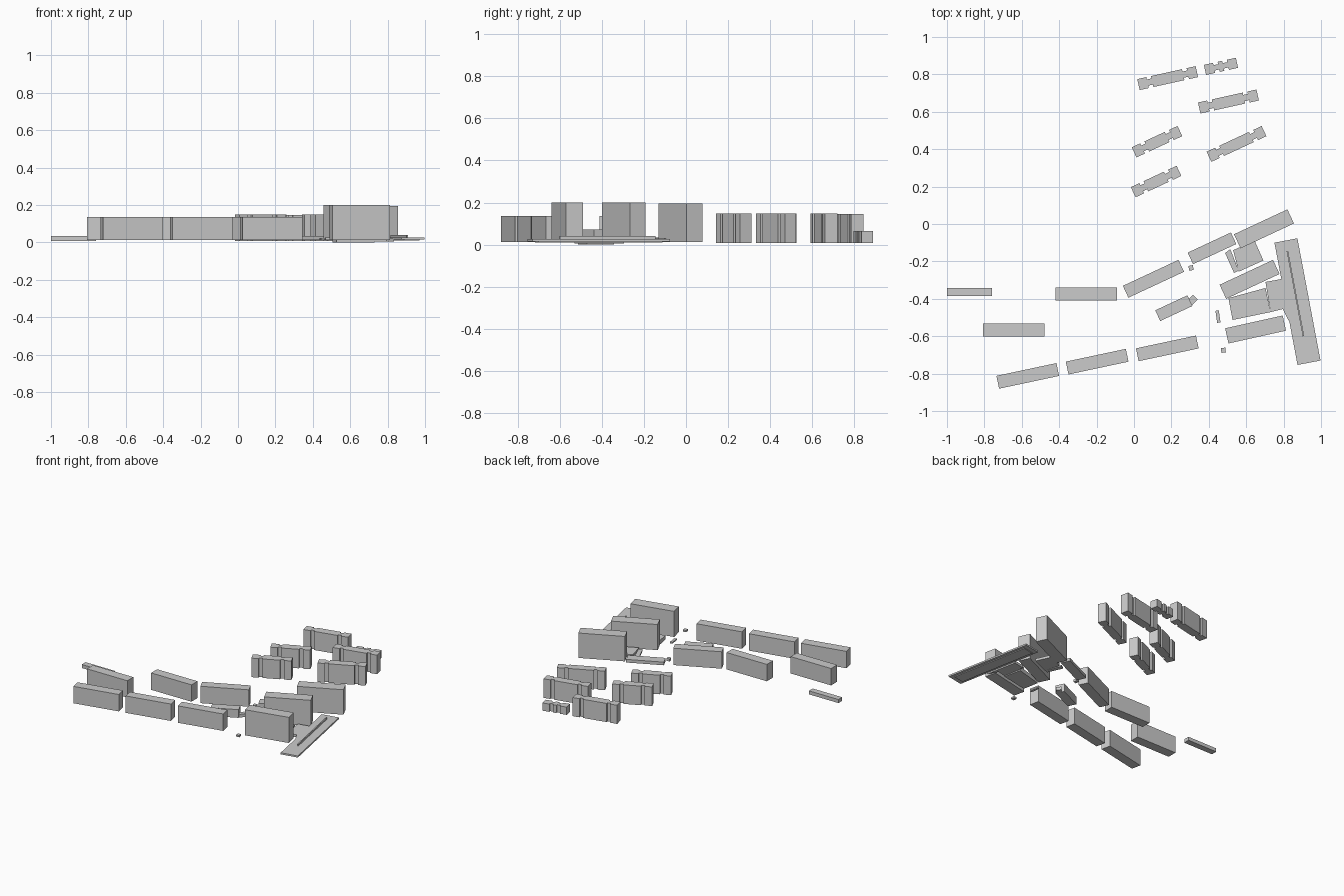
import bpy, bmesh, math


def prism(name, pts, z0, z1, loc=(0, 0), deg=0):
    """Extrude a plan outline from z0 to z1."""
    bm = bmesh.new()
    f = bm.faces.new([bm.verts.new((x, y, z0)) for x, y in pts])
    ext = bmesh.ops.extrude_face_region(bm, geom=[f])
    for g in ext["geom"]:
        if isinstance(g, bmesh.types.BMVert):
            g.co.z = z1
    bmesh.ops.recalc_face_normals(bm, faces=bm.faces)
    me = bpy.data.meshes.new(name)
    bm.to_mesh(me)
    bm.free()
    ob = bpy.data.objects.new(name, me)
    ob.location = (loc[0], loc[1], 0)
    ob.rotation_euler.z = math.radians(deg)
    bpy.context.collection.objects.link(ob)
    return ob


def block(name, x, y, length, width, deg, z1, z0=0.012):
    h, w = length / 2, width / 2
    return prism(name, [(-h, -w), (h, -w), (h, w), (-h, w)], z0, z1, (x, y), deg)


def notched(name, x, y, length, width, deg, z1, z0=0.008):
    """Block with stair recesses near both ends of each long side."""
    h, w, d = length / 2, width / 2, 0.013
    a, b = h - 0.05, h - 0.075
    side = [(-h, -w), (-a, -w), (-a, -w + d), (-b, -w + d), (-b, -w),
            (b, -w), (b, -w + d), (a, -w + d), (a, -w), (h, -w)]
    return prism(name, side + [(-px, -py) for px, py in side], z0, z1, (x, y), deg)


# northern apartment blocks with recesses
for i, b in enumerate([
        (0.18, 0.78, 0.32, 0.06, 12.5, 0.145), (0.505, 0.655, 0.32, 0.06, 12.5, 0.148),
        (0.123, 0.44, 0.27, 0.06, 25, 0.148), (0.118, 0.227, 0.27, 0.06, 25, 0.148),
        (0.548, 0.428, 0.325, 0.06, 25, 0.148), (0.465, 0.843, 0.175, 0.055, 12.5, 0.065)]):
    notched(f"notched_block_{i + 1}", *b)

# plain slab blocks
for i, (x, y, a) in enumerate([
        (-0.568, -0.812, 12), (-0.197, -0.736, 12), (0.178, -0.665, 12),
        (-0.642, -0.567, 0), (-0.255, -0.375, 0), (0.104, -0.293, 25)]):
    block(f"slab_block_{i + 1}", x, y, 0.328, 0.07, a, 0.136)

# tall blocks
for i, (x, y, a, z) in enumerate([
        (0.695, -0.026, 25, 0.195), (0.618, -0.296, 25, 0.2), (0.65, -0.564, 12.5, 0.2)]):
    block(f"tall_block_{i + 1}", x, y, 0.315, 0.083, a, z)

# low buildings
block("low_hall_west", -0.88, -0.363, 0.24, 0.044, 0, 0.033, 0.007)
block("low_hall_centre", 0.417, -0.13, 0.255, 0.068, 25, 0.035)
block("school", 0.213, -0.45, 0.19, 0.063, 25, 0.072)
block("school_annex", 0.313, -0.405, 0.042, 0.036, 45, 0.035)
block("kiosk_north", 0.305, -0.235, 0.024, 0.026, 12, 0.03)
block("kiosk_mid", 0.449, -0.495, 0.018, 0.065, 8, 0.022)
block("kiosk_south", 0.478, -0.675, 0.024, 0.026, 5, 0.025)

# podiums joining the tall blocks
prism("podium", [(0.505, -0.396), (0.703, -0.342), (0.73, -0.471), (0.527, -0.513)], 0, 0.03)
prism("podium_link", [(0.703, -0.31), (0.789, -0.294), (0.834, -0.53), (0.795, -0.455),
                      (0.73, -0.471)], 0.005, 0.024)
prism("north_podium", [(0.53, -0.14), (0.645, -0.09), (0.692, -0.195), (0.56, -0.255)], 0.012, 0.03)
prism("north_podium_step", [(0.487, -0.155), (0.515, -0.135), (0.56, -0.25), (0.535, -0.262)],
      0.012, 0.022)

# long station hall with a roof ridge
block("station_base", 0.874, -0.415, 0.6, 0.085, -79.3, 0.018, 0.01)
block("station_roof", 0.874, -0.415, 0.665, 0.125, -79.3, 0.027, 0.015)
block("station_ridge", 0.863, -0.372, 0.463, 0.008, -79.3, 0.04, 0.026)
